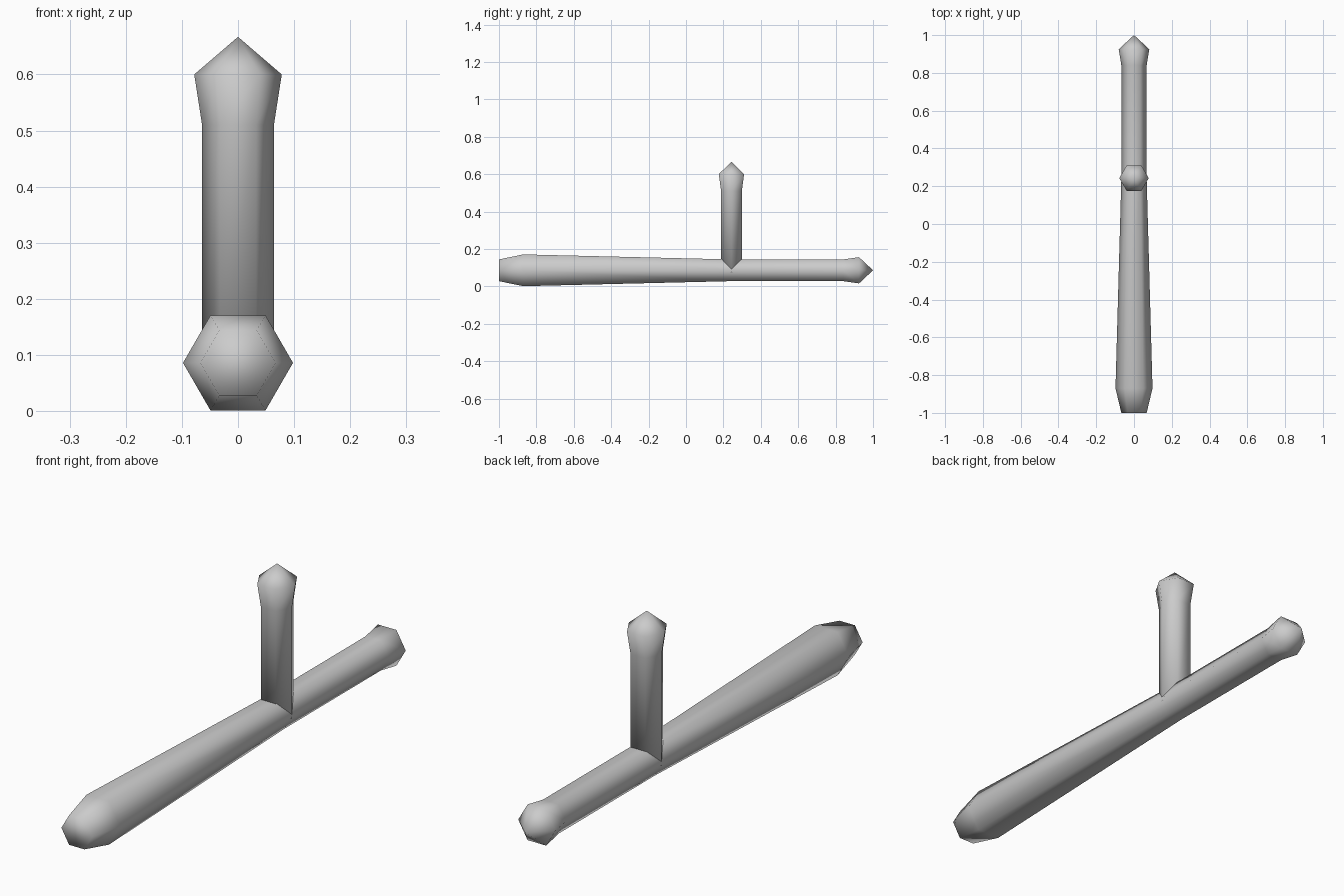
import bpy, bmesh, math
from mathutils import Matrix

cube = bpy.data.objects.get("Cube")
if cube:
    bpy.data.objects.remove(cube)

SIDES = 6

grey = bpy.data.materials.new("light grey")
grey.use_nodes = True
colour = (0.6, 0.6, 0.6, 1)
grey.diffuse_color = colour
grey.node_tree.nodes["Principled BSDF"].inputs["Base Color"].default_value = colour


def lathe(name, profile, matrix):
    """Six-sided turned part from (radius, height) pairs; radius 0 makes a point."""
    bm = bmesh.new()
    rings = []
    for r, h in profile:
        count = SIDES if r else 1
        angles = [math.tau * i / SIDES for i in range(count)]
        rings.append([bm.verts.new((r * math.cos(a), r * math.sin(a), h)) for a in angles])
    for low, high in zip(rings, rings[1:]):
        for i in range(SIDES):
            j = (i + 1) % SIDES
            if len(high) == 1:
                bm.faces.new((low[i], low[j], high[0]))
            else:
                bm.faces.new((low[i], low[j], high[j], high[i]))
    bm.faces.new(rings[0][::-1])
    bm.transform(matrix)
    bmesh.ops.recalc_face_normals(bm, faces=bm.faces)
    for face in bm.faces:
        face.smooth = True
    mesh = bpy.data.meshes.new(name)
    bm.to_mesh(mesh)
    bm.free()
    mesh.materials.append(grey)
    obj = bpy.data.objects.new(name, mesh)
    bpy.context.collection.objects.link(obj)
    return obj


# Long shaft lying front to back, with a swollen front and a pointed rear knob
lathe("shaft",
      [(0.067, -1), (0.098, -0.87), (0.067, 0.24), (0.067, 0.84), (0.081, 0.925), (0, 1)],
      Matrix.Translation((0, 0, 0.086)) @ Matrix.Rotation(math.radians(-90), 4, "X"))

# Upright side handle with a matching pointed knob
lathe("handle",
      [(0.064, 0.075), (0.064, 0.51), (0.078, 0.6), (0, 0.667)],
      Matrix.Translation((0, 0.243, 0)))
